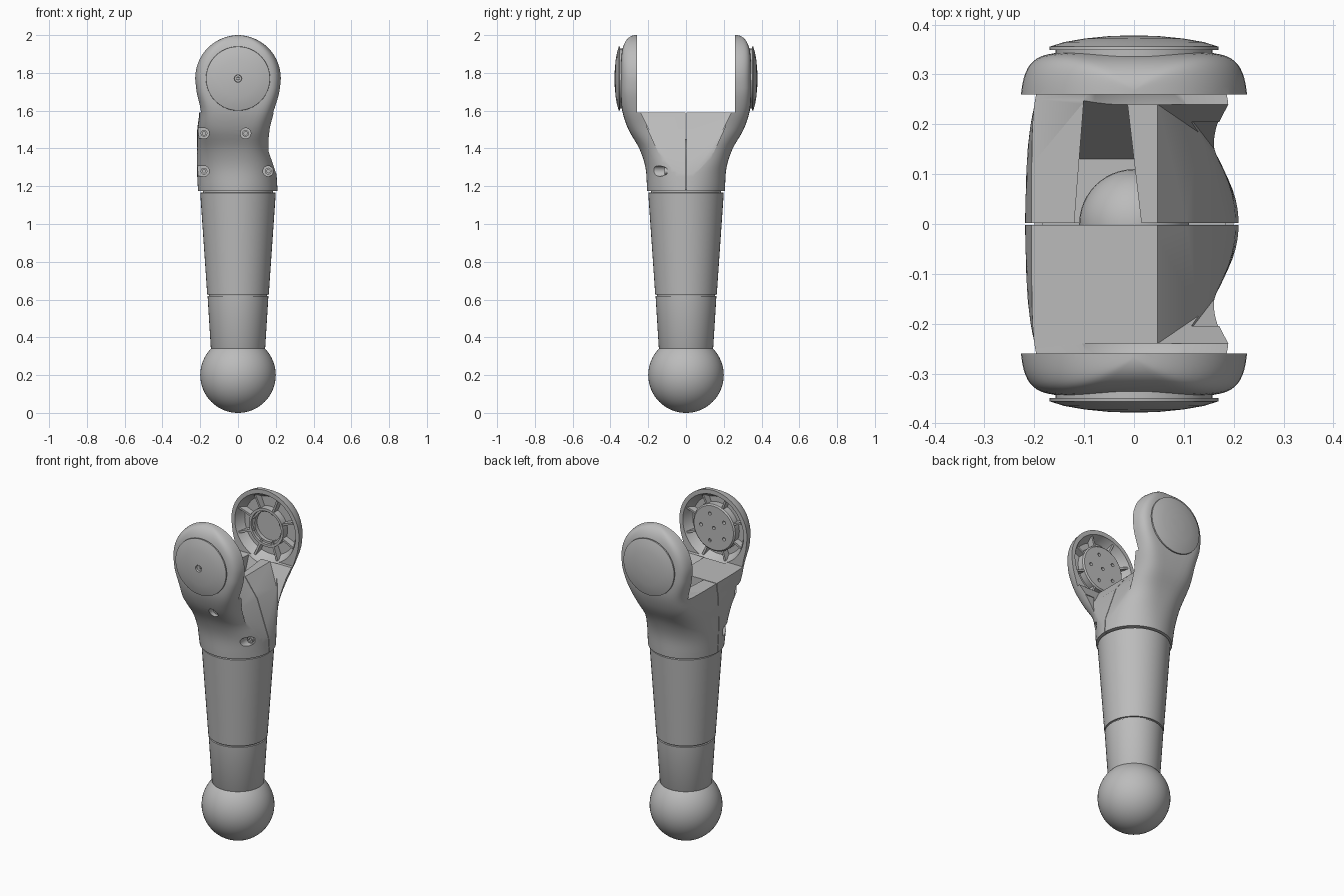
import bpy, bmesh, math
from mathutils import Vector

if "Cube" in bpy.data.objects:
    bpy.data.objects.remove(bpy.data.objects["Cube"], do_unlink=True)

grey = bpy.data.materials.new("plain grey")
grey.use_nodes = True
COLOUR = (0.5, 0.5, 0.5, 1)
grey.diffuse_color = COLOUR
grey.node_tree.nodes["Principled BSDF"].inputs["Base Color"].default_value = COLOUR

HIP = 1.77    # height of the hip axis
GAP = 0.26    # half distance between the fork cheeks


def finish(name, bm):
    bmesh.ops.recalc_face_normals(bm, faces=bm.faces[:])
    mesh = bpy.data.meshes.new(name)
    bm.to_mesh(mesh)
    bm.free()
    mesh.materials.append(grey)
    obj = bpy.data.objects.new(name, mesh)
    bpy.context.collection.objects.link(obj)
    return obj


def smooth(obj, angle=32):
    bpy.ops.object.select_all(action='DESELECT')
    obj.select_set(True)
    bpy.context.view_layer.objects.active = obj
    bpy.ops.object.shade_smooth_by_angle(angle=math.radians(angle))
    return obj


def skin(name, rings):
    bm = bmesh.new()
    loops = [[bm.verts.new(p) for p in ring] for ring in rings]
    n = len(loops[0])
    for a, b in zip(loops, loops[1:]):
        for i in range(n):
            j = (i + 1) % n
            bm.faces.new((a[i], a[j], b[j], b[i]))
    bm.faces.new(loops[0])
    bm.faces.new(loops[-1])
    return finish(name, bm)


def lathe(name, profile, side=0, x=0, z=HIP, n=48):
    """Turn (radius, height) pairs about z, or about y when side is -1 or 1."""
    rings = []
    for r, h in profile:
        ring = []
        for i in range(n):
            t = math.tau * i / n
            c, s = r * math.cos(t), r * math.sin(t)
            ring.append((x + c, side * h, z + s) if side else (c, s, h))
        rings.append(ring)
    return skin(name, rings)


def hull(name, points):
    bm = bmesh.new()
    for p in points:
        bm.verts.new(p)
    bmesh.ops.convex_hull(bm, input=bm.verts[:])
    return finish(name, bm)


def box(name, x, y, z):
    return hull(name, [(a, b, c) for a in x for b in y for c in z])


def cut(obj, cutters):
    for c in cutters:
        mod = obj.modifiers.new("cut", 'BOOLEAN')
        mod.operation, mod.solver, mod.object = 'DIFFERENCE', 'EXACT', c
        graph = bpy.context.evaluated_depsgraph_get()
        result = bpy.data.meshes.new_from_object(obj.evaluated_get(graph))
        obj.modifiers.clear()
        obj.data = result
        bpy.data.objects.remove(c, do_unlink=True)


def spline(stations, z):
    """Smooth curve through rows of (z, values...)."""
    k = 0
    while k < len(stations) - 2 and stations[k + 1][0] < z:
        k += 1
    a, b = stations[k], stations[k + 1]
    p, q = stations[max(k - 1, 0)], stations[min(k + 2, len(stations) - 1)]
    d = b[0] - a[0]
    t = (z - a[0]) / d
    out = []
    for i in range(1, len(a)):
        ma = (b[i] - p[i]) / (b[0] - p[0]) * d
        mb = (q[i] - a[i]) / (q[0] - a[0]) * d
        out.append((2*t**3 - 3*t*t + 1) * a[i] + (t**3 - 2*t*t + t) * ma
                   + (3*t*t - 2*t**3) * b[i] + (t**3 - t*t) * mb)
    return out


# Ball foot and tapered shin
bpy.ops.mesh.primitive_uv_sphere_add(segments=48, ring_count=32, radius=0.2, location=(0, 0, 0.2))
foot = bpy.context.object
foot.name = "ball_foot"
foot.data.materials.append(grey)
smooth(foot)
smooth(lathe("lower_shin", [(0.12, 0.3), (0.144, 0.345), (0.161, 0.618), (0.154, 0.62)]))
smooth(lathe("upper_shin", [(0.154, 0.62), (0.155, 0.626), (0.163, 0.627), (0.2, 1.165), (0.185, 1.168)]))
smooth(lathe("shin_collar", [(0.185, 1.16), (0.185, 1.185)]))

# Fork: round at the shin, flaring into two round cheeks
# height, right reach, left reach, depth, squareness
STATIONS = [
    (1.175, 0.21, 0.212, 0.206, 2.0),
    (1.3, 0.2, 0.218, 0.215, 2.3),
    (1.4, 0.178, 0.218, 0.248, 2.9),
    (1.5, 0.175, 0.216, 0.305, 4.2),
    (1.6, 0.197, 0.205, 0.338, 6.0),
    (1.7, 0.222, 0.222, 0.345, 8.0),
    (HIP, 0.23, 0.23, 0.345, 8.0),
]
rings = []
levels = [1.175 + (HIP - 1.175) * i / 24 for i in range(25)]
levels += [HIP + 0.23 * math.sin(math.pi / 2 * i / 14) for i in range(1, 15)]
for z in levels:
    if z <= HIP:
        right, left, deep, n = spline(STATIONS, z)
    else:
        t = min((z - HIP) / 0.23, 0.9995)
        right = left = 0.23 * math.sqrt(1 - t * t)
        deep, n = GAP + 0.008 + 0.077 * math.sqrt(1 - t ** 4), 8
    ring = []
    for i in range(64):
        a = math.tau * (i + 0.5) / 64
        c, s = math.cos(a), math.sin(a)
        ring.append((math.copysign(abs(c) ** (2 / n), c) * (right if c > 0 else left),
                     math.copysign(abs(s) ** (2 / n), s) * deep, z))
    rings.append(ring)
fork = skin("fork", rings)

cutters = [box("gap", (-0.5, 0.5), (-GAP, GAP), (1.59, 2.2))]
# Sloped relief on the +x side, between the cheeks
for (xa, za, wa), (xb, zb, wb) in (((0.04, 1.6, 0.245), (0.15, 1.45, 0.17)),
                                  ((0.115, 1.52, 0.21), (0.215, 1.23, 0.08))):
    cutters.append(hull("relief", [(x, s * w, z) for s in (-1, 1) for x, z, w in
                                   ((xa, za, wa), (0.5, za, wa), (xb, zb, wb), (0.5, zb, wb))]))
# Open slot in the rear half
cutters.append(hull("slot", [(-0.12, 0, 1.22), (0.015, 0, 1.22), (-0.12, 0, 1.62), (0.015, 0, 1.62),
                             (-0.11, 0.13, 1.22), (0, 0.13, 1.22), (-0.1, 0.257, 1.62), (-0.015, 0.257, 1.62)]))
# Dished inside of each cheek
for side in (-1, 1):
    cutters.append(lathe("dish", [(0.208, 0.24), (0.203, 0.262), (0.172, 0.31)], side))
# Screw pockets on the front, those at the edge open to the side
SCREWS = [(-0.18, 1.48, 0.17), (-0.18, 1.28, 0.05), (0.04, 1.48, 0.25), (0.16, 1.28, 0.1)]
for x, z, floor in SCREWS:
    cutters.append(lathe("pocket", [(0.028, floor), (0.028, 0.5)], -1, x, z, 20))
    if x < -0.1:
        cutters.append(box("notch", (-0.3, x), (-0.5, -floor), (z - 0.027, z + 0.027)))
# Parting line between the halves
cutters.append(box("parting", (-0.5, 0.5), (-0.002, 0.002), (1.1, 1.7)))
cut(fork, cutters)
smooth(fork)

for i, (x, z, floor) in enumerate(SCREWS):
    smooth(lathe(f"screw_{i + 1}", [(0.018, floor - 0.01), (0.018, floor + 0.015),
                                    (0.009, floor + 0.015), (0.009, floor + 0.006)], -1, x, z, 16))

# Domed core inside the fork
dome = [(0.11 * math.cos(a), 1.34 + 0.11 * math.sin(a)) for a in (math.pi * k / 20 for k in range(10))]
smooth(lathe("inner_dome", [(0.11, 1.18)] + dome + [(0.004, 1.45)]))

# Hip caps, ribs and hubs
for side, label in ((-1, "front"), (1, "rear")):
    cap = [(0.158, 0.33), (0.158, 0.349), (0.17, 0.349), (0.169, 0.356), (0.14, 0.365),
           (0.1, 0.372), (0.05, 0.377), (0.02, 0.378)]
    if side < 0:
        cap += [(0.018, 0.366), (0.008, 0.366), (0.007, 0.372)]
    smooth(lathe(label + "_hip_cap", cap + [(0.002, cap[-1][1])], side))

    for k in range(8):
        a = math.tau * (k + 0.5) / 8
        along, across = Vector((math.cos(a), 0, math.sin(a))), Vector((-math.sin(a), 0, math.cos(a)))
        hub = Vector((0, 0, HIP))
        pts = []
        for w in (-0.006, 0.006):
            for r, y in ((0.09, 0.275), (0.195, 0.267), (0.185, 0.308), (0.09, 0.315)):
                pts.append(hub + along * r + across * w + Vector((0, side * y, 0)))
        hull(f"{label}_rib_{k + 1}", pts)

# Flat bolted plate in the front cheek
plate = lathe("front_hub_plate", [(0.14, 0.315), (0.14, 0.272), (0.132, 0.265)], -1)
holes = [(0, 0)] + [(0.085 * math.cos(a), 0.085 * math.sin(a)) for a in (math.tau * k / 5 for k in range(5))]
cut(plate, [lathe("bolt_hole", [(0.01, 0.25), (0.01, 0.285)], -1, x, HIP + z, 12) for x, z in holes])
smooth(plate)

# Bearing ring in the rear cheek
smooth(lathe("rear_hub_ring", [(0.115, 0.315), (0.115, 0.268), (0.1, 0.268), (0.1, 0.285),
                               (0.088, 0.285), (0.088, 0.308), (0.004, 0.308)], 1))
